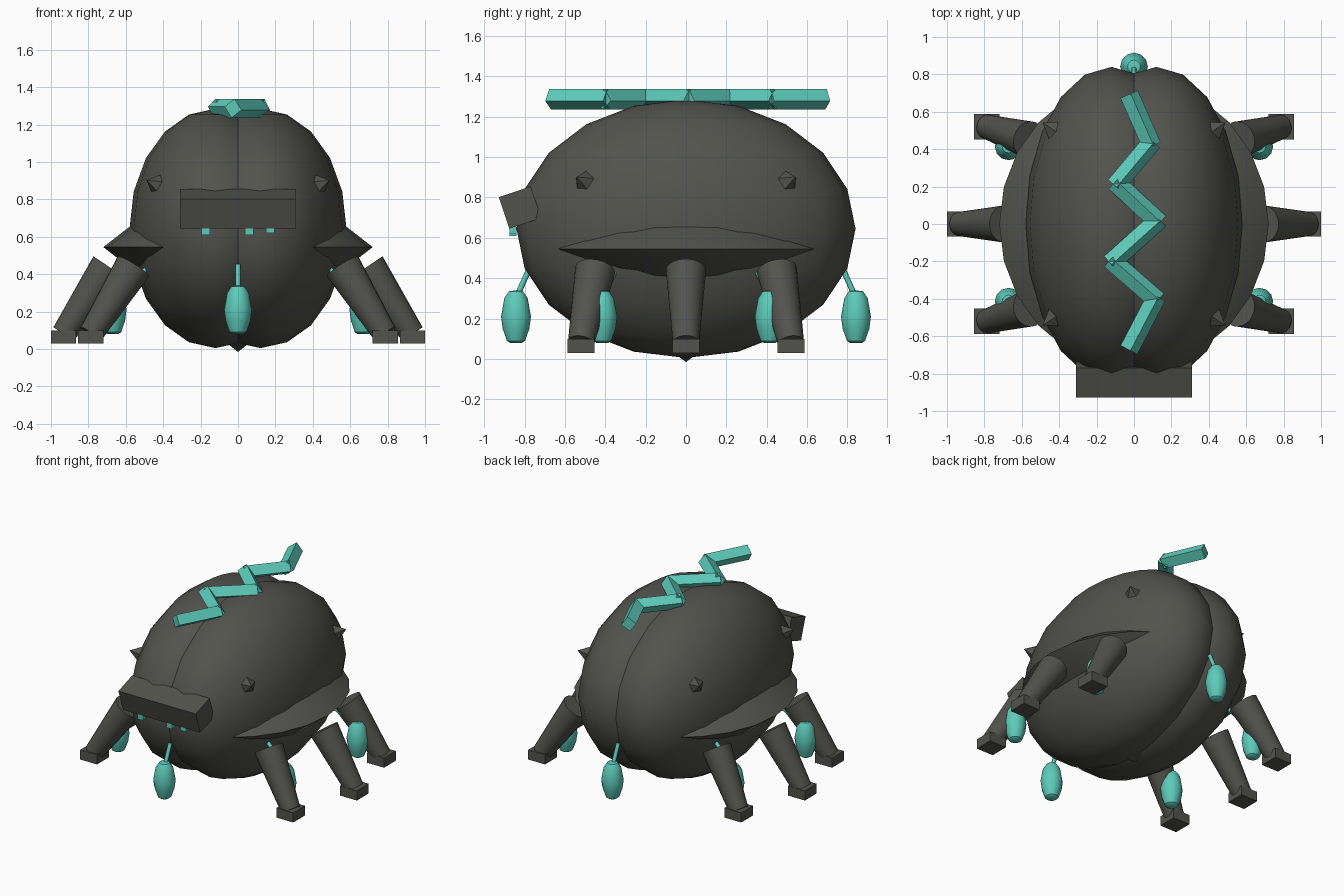
import bpy
import bmesh
import math
from mathutils import Vector, Matrix

cube = bpy.data.objects.get("Cube")
if cube:
    bpy.data.objects.remove(cube)


def make_material(name, color):
    mat = bpy.data.materials.new(name)
    mat.use_nodes = True
    mat.diffuse_color = color
    mat.node_tree.nodes["Principled BSDF"].inputs["Base Color"].default_value = color
    return mat


charcoal = make_material("charcoal", (0.085, 0.085, 0.075, 1))
teal = make_material("teal", (0.11, 0.6, 0.49, 1))


def finish(bm, name, mat, smooth=None):
    bmesh.ops.recalc_face_normals(bm, faces=bm.faces[:])
    mesh = bpy.data.meshes.new(name)
    bm.to_mesh(mesh)
    bm.free()
    mesh.materials.append(mat)
    obj = bpy.data.objects.new(name, mesh)
    bpy.context.collection.objects.link(obj)
    if smooth:
        bpy.ops.object.select_all(action='DESELECT')
        bpy.context.view_layer.objects.active = obj
        obj.select_set(True)
        bpy.ops.object.shade_smooth_by_angle(angle=math.radians(smooth))
    return obj


def box(name, center, size, mat, rot=None):
    bm = bmesh.new()
    matrix = Matrix.Translation(center) @ (rot or Matrix()) @ Matrix.Diagonal((*size, 1))
    bmesh.ops.create_cube(bm, size=1, matrix=matrix)
    return finish(bm, name, mat)


def rod(name, start, end, r1, r2, sides, mat, smooth=None):
    """Tapered cylinder running from start to end."""
    start, end = Vector(start), Vector(end)
    axis = end - start
    matrix = Matrix.Translation((start + end) / 2) @ axis.to_track_quat('Z', 'Y').to_matrix().to_4x4()
    bm = bmesh.new()
    bmesh.ops.create_cone(bm, cap_ends=True, segments=sides, radius1=r1,
                          radius2=r2, depth=axis.length, matrix=matrix)
    return finish(bm, name, mat, smooth)


def lathe(name, profile, center, sides, mat, scale=(1, 1), smooth=None):
    """Spin (radius, height) points about the vertical axis."""
    bm = bmesh.new()
    verts = [bm.verts.new((r, 0, z)) for r, z in profile]
    edges = [bm.edges.new(pair) for pair in zip(verts, verts[1:])]
    bmesh.ops.spin(bm, geom=verts + edges, axis=(0, 0, 1), cent=(0, 0, 0),
                   steps=sides, angle=math.tau)
    bmesh.ops.remove_doubles(bm, verts=bm.verts[:], dist=0.0005)
    bm.transform(Matrix.Translation(center) @ Matrix.Diagonal((*scale, 1, 1)))
    return finish(bm, name, mat, smooth)


SIDES = (("left", 1), ("right", -1))
ENDS = (("front", -1), ("back", 1))

# Body: two overlapping lobes with a crease down the middle
for side, sx in SIDES:
    bm = bmesh.new()
    bmesh.ops.create_uvsphere(
        bm, u_segments=20, v_segments=10, radius=1,
        matrix=Matrix.Translation((sx * 0.12, 0, 0.645)) @ Matrix.Diagonal((0.46, 0.84, 0.64, 1)))
    finish(bm, side + "_body_lobe", charcoal, 60)

# Sharp-rimmed skirt along both flanks
lathe("skirt", [(0, -0.56), (1, 0), (0, 0.56)], (0, 0, 0.545), 24, charcoal, (0.72, 0.77), 35)

# Head block with small teeth below it
tilt = Matrix.Rotation(math.radians(18.5), 4, 'X')
box("head", (0, -0.822, 0.75), (0.62, 0.167, 0.165), charcoal, tilt)
for i, (x, bottom) in enumerate(((-0.173, 0.61), (0.06, 0.61), (0.173, 0.62))):
    box(f"tooth_{i}", (x, -0.857, bottom + 0.03), (0.045, 0.035, 0.06), teal)


# Legs and hanging bulbs
def leg(name, top, ankle):
    x, y, z = ankle
    rod(name + "_leg", top, ankle, 0.1, 0.065, 20, charcoal, 40)
    box(name + "_foot", (x, y, 0.065), (0.135, 0.135, 0.07), charcoal)


BULB = [(0, 0.34), (0.035, 0.335), (0.058, 0.3), (0.074, 0.21),
        (0.066, 0.15), (0.045, 0.09), (0.03, 0.08), (0, 0.08)]


def bulb(name, x, y, anchor):
    lathe(name + "_bulb", BULB, (x, y, 0), 12, teal, smooth=35)
    rod(name + "_stem", (x, y, 0.3), anchor, 0.014, 0.014, 8, teal, 50)


for side, sx in SIDES:
    leg(side + "_middle", (sx * 0.69, 0, 0.44), (sx * 0.933, 0, 0.08))
    for end, sy in ENDS:
        name = f"{end}_{side}"
        leg(name, (sx * 0.56, sy * 0.45, 0.44), (sx * 0.787, sy * 0.52, 0.08))
        bulb(name, sx * 0.67, sy * 0.415, (sx * 0.47, sy * 0.35, 0.44))
        # Small faceted spike on the upper flank
        base = Vector((sx * 0.41, sy * 0.49, 0.87))
        out = Vector((sx * 0.75, sy * 0.5, 0.3)).normalized()
        rod(name + "_spike", base, base + out * 0.1, 0.075, 0, 5, charcoal)
for end, sy in ENDS:
    bulb(end + "_middle", 0, sy * 0.842, (0, sy * 0.775, 0.45))

# Zigzag crest: square bars rolled about their own length
path = [(-0.02, 0.68), (0.09, 0.43), (-0.09, 0.215), (0.125, 0.015),
        (-0.115, -0.2), (0.115, -0.4), (-0.02, -0.66)]
for i, (a, b) in enumerate(zip(path, path[1:])):
    a, b = Vector((*a, 1.287)), Vector((*b, 1.287))
    d = b - a
    rot = Matrix.Rotation(math.atan2(d.y, d.x), 4, 'Z') @ Matrix.Rotation(math.radians(35), 4, 'X')
    box(f"crest_bar_{i}", (a + b) / 2, (d.length + 0.03, 0.073, 0.073), teal, rot)
